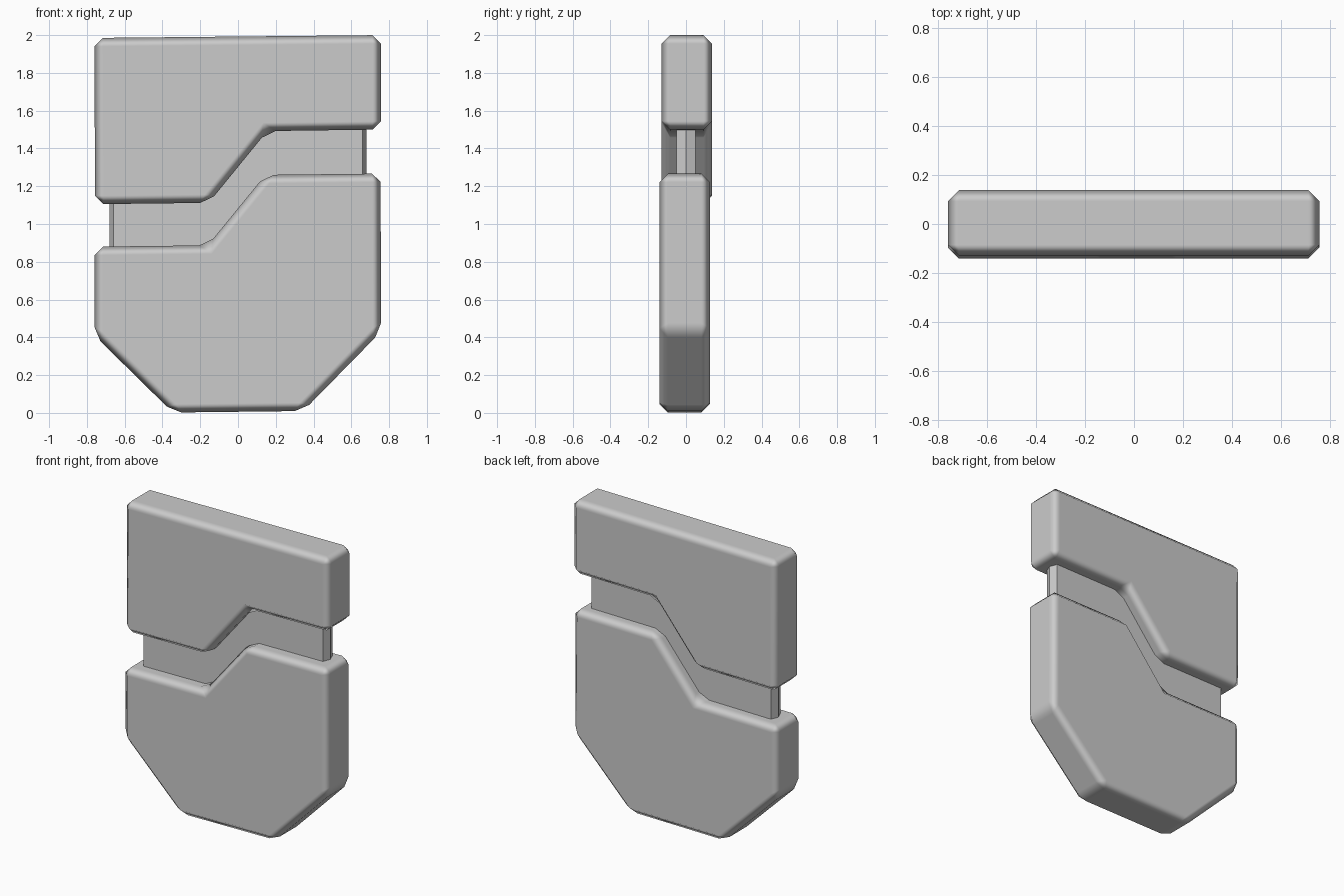
import bpy, bmesh

cube = bpy.data.objects.get("Cube")
if cube:
    bpy.data.objects.remove(cube, do_unlink=True)

grey = bpy.data.materials.new("plain grey")
grey.use_nodes = True
colour = (0.6, 0.6, 0.6, 1)
grey.diffuse_color = colour
grey.node_tree.nodes["Principled BSDF"].inputs["Base Color"].default_value = colour


def prism(name, start, direction):
    """Extrude a closed outline along a direction."""
    bm = bmesh.new()
    face = bm.faces.new([bm.verts.new(p) for p in start])
    moved = bmesh.ops.extrude_face_region(bm, geom=[face])["geom"]
    bmesh.ops.translate(bm, vec=direction,
                        verts=[v for v in moved if isinstance(v, bmesh.types.BMVert)])
    bmesh.ops.recalc_face_normals(bm, faces=bm.faces)
    mesh = bpy.data.meshes.new(name)
    bm.to_mesh(mesh)
    bm.free()
    mesh.materials.append(grey)
    obj = bpy.data.objects.new(name, mesh)
    bpy.context.collection.objects.link(obj)
    return obj


def plate(name, outline, y_mid, half=0.134):
    """Thick plate with a softly shaded chamfer on every edge."""
    obj = prism(name, [(x, y_mid - half, z) for x, z in outline], (0, 2 * half, 0))
    for poly in obj.data.polygons:
        poly.use_smooth = True
    bevel = obj.modifiers.new("chamfer", "BEVEL")
    bevel.width = 0.045
    bevel.segments = 1
    bevel.limit_method = "ANGLE"
    bevel.harden_normals = True
    return obj


# Upper plate with a stepped lower edge
plate("upper_plate", [(-0.76, 1.985), (0.757, 2.0), (0.757, 1.5), (0.155, 1.492),
                      (-0.155, 1.112), (-0.757, 1.105)], 0.004)

# Lower plate with a matching stepped top and cut bottom corners
plate("lower_plate", [(-0.76, 0.88), (-0.16, 0.887), (0.145, 1.26), (0.755, 1.267),
                      (0.757, 0.43), (0.345, 0.01), (-0.345, 0.002), (-0.76, 0.41)], -0.007)

# Thin core joining the plates, with slightly pointed ends
prism("core", [(-0.68, 0, 0.6), (-0.66, -0.05, 0.6), (0.66, -0.05, 0.6),
               (0.68, 0, 0.6), (0.66, 0.05, 0.6), (-0.66, 0.05, 0.6)], (0, 0, 1.2))
